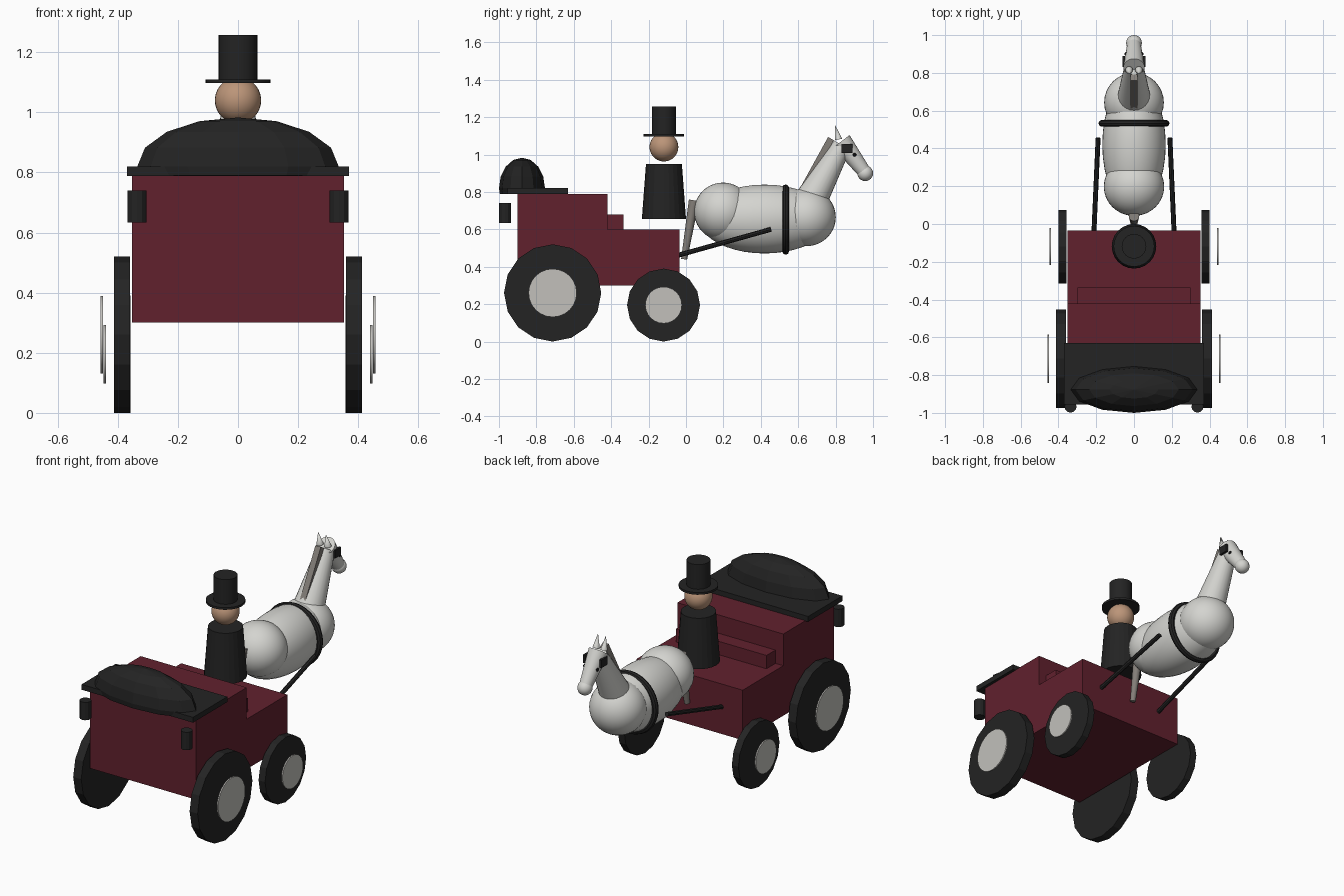
import bpy, bmesh, math
from mathutils import Vector, Matrix

if "Cube" in bpy.data.objects:
    bpy.data.objects.remove(bpy.data.objects["Cube"])


def material(name, rgb):
    m = bpy.data.materials.new(name)
    m.diffuse_color = (*rgb, 1)
    m.use_nodes = True
    m.node_tree.nodes["Principled BSDF"].inputs["Base Color"].default_value = m.diffuse_color
    return m


RED = material("dark red", (0.12, 0.015, 0.027))
BLACK = material("black", (0.017, 0.017, 0.017))
WHITE = material("horse white", (0.66, 0.66, 0.63))
HUB = material("hub grey", (0.54, 0.53, 0.5))
SKIN = material("skin", (0.5, 0.3, 0.19))
HAIR = material("hair taupe", (0.23, 0.21, 0.19))
EYE = material("eye black", (0.004, 0.004, 0.004))


def finish(name, bm, mat, smooth=False):
    bmesh.ops.recalc_face_normals(bm, faces=bm.faces)
    if smooth:
        for f in bm.faces:
            f.smooth = True
        for e in bm.edges:
            if e.is_manifold and e.calc_face_angle(0) > math.radians(40):
                e.smooth = False
    me = bpy.data.meshes.new(name)
    bm.to_mesh(me)
    bm.free()
    me.materials.append(mat)
    ob = bpy.data.objects.new(name, me)
    bpy.context.collection.objects.link(ob)
    return ob


def box(name, mat, lo, hi):
    lo, hi = Vector(lo), Vector(hi)
    bm = bmesh.new()
    bmesh.ops.create_cube(bm, size=1, matrix=Matrix.Translation((lo + hi) / 2)
                          @ Matrix.Diagonal((*(hi - lo), 1)))
    return finish(name, bm, mat)


def rod(name, mat, a, b, r1, r2=None, sides=24, smooth=True):
    # cylinder or cone from point a to point b
    a, b = Vector(a), Vector(b)
    d = b - a
    bm = bmesh.new()
    bmesh.ops.create_cone(bm, cap_ends=True, segments=sides, radius1=r1,
                          radius2=r1 if r2 is None else r2, depth=d.length,
                          matrix=Matrix.Translation((a + b) / 2)
                          @ d.to_track_quat('Z', 'Y').to_matrix().to_4x4())
    return finish(name, bm, mat, smooth)


def ball(name, mat, c, r, seg=32, rings=20):
    bm = bmesh.new()
    bmesh.ops.create_uvsphere(bm, u_segments=seg, v_segments=rings, radius=1,
                              matrix=Matrix.Translation(c) @ Matrix.Diagonal((*r, 1)))
    return finish(name, bm, mat, True)


# carriage body: stepped side profile extruded across
bm = bmesh.new()
profile = [(-0.90, 0.30), (-0.035, 0.30), (-0.035, 0.60), (-0.42, 0.60), (-0.42, 0.79), (-0.90, 0.79)]
face = bm.faces.new([bm.verts.new((-0.352, y, z)) for y, z in profile])
ext = bmesh.ops.extrude_face_region(bm, geom=[face])
bmesh.ops.translate(bm, vec=(0.704, 0, 0), verts=[v for v in ext["geom"] if isinstance(v, bmesh.types.BMVert)])
finish("carriage_body", bm, RED)
box("bench", RED, (-0.30, -0.42, 0.595), (0.30, -0.335, 0.68))
box("roof_slab", BLACK, (-0.37, -0.955, 0.788), (0.37, -0.63, 0.82))

# folded hood: low-poly dome cut flat at the base
bm = bmesh.new()
bmesh.ops.create_uvsphere(bm, u_segments=12, v_segments=8, radius=1,
                          matrix=Matrix.Translation((0, -0.877, 0.82)) @ Matrix.Diagonal((0.335, 0.123, 0.163, 1)))
cut = bmesh.ops.bisect_plane(bm, geom=bm.verts[:] + bm.edges[:] + bm.faces[:], plane_co=(0, 0, 0.79),
                             plane_no=(0, 0, -1), clear_outer=True)
bmesh.ops.holes_fill(bm, edges=[e for e in bm.edges if e.is_boundary])
finish("folded_hood", bm, BLACK)

# parts on both sides of the carriage
for s, side in ((-1, "left"), (1, "right")):
    rod("lantern_" + side, BLACK, (s * 0.336, -0.967, 0.633), (s * 0.336, -0.967, 0.74), 0.032, sides=12, smooth=False)
    for name, y, r, x0, x1, hr, hx in (("rear", -0.713, 0.26, 0.36, 0.413, 0.129, 0.449),
                                       ("front", -0.12, 0.195, 0.357, 0.40, 0.098, 0.44)):
        rod(f"{name}_wheel_{side}", BLACK, (s * x0, y, r), (s * x1, y, r), r, sides=16, smooth=False)
        rod(f"{name}_hub_{side}", HUB, (s * hx, y, r), (s * (hx + 0.008), y, r), hr, sides=24)
    rod("shaft_" + side, BLACK, (s * 0.212, -0.04, 0.462), (s * 0.19, 0.455, 0.60), 0.013, sides=8)

# driver
Y = -0.118
rod("driver_coat", BLACK, (0, Y, 0.655), (0, Y, 0.95), 0.118, 0.096, smooth=False)
ball("driver_head", SKIN, (0, Y, 1.04), (0.077, 0.077, 0.077))
rod("hat_brim", BLACK, (0, Y, 1.097), (0, Y, 1.11), 0.108)
rod("hat_crown", BLACK, (0, Y, 1.105), (0, Y, 1.258), 0.065)

# horse body
ball("horse_rump", WHITE, (0, 0.198, 0.695), (0.16, 0.155, 0.155))
ball("horse_barrel", WHITE, (0, 0.42, 0.655), (0.168, 0.35, 0.184))
ball("horse_chest", WHITE, (0, 0.643, 0.665), (0.158, 0.158, 0.155))
rod("horse_neck", WHITE, (0, 0.67, 0.76), (0, 0.835, 1.05), 0.088, 0.05)
rod("horse_head", WHITE, (0, 0.83, 1.07), (0, 0.955, 0.905), 0.056, 0.036)
ball("horse_muzzle", WHITE, (0, 0.958, 0.90), (0.042, 0.042, 0.042), 20, 12)
rod("horse_tail", HAIR, (0, 0.043, 0.755), (0, -0.01, 0.44), 0.028, 0.016, sides=12)

# mane: slanted strip along the back of the neck
a, b = Vector((0, 0.618, 0.80)), Vector((0, 0.775, 1.085))
bm = bmesh.new()
bmesh.ops.create_cube(bm, size=1, matrix=Matrix.Translation((a + b) / 2)
                      @ Matrix.Rotation(-math.atan2(b.y - a.y, b.z - a.z), 4, 'X')
                      @ Matrix.Diagonal((0.036, 0.035, (b - a).length, 1)))
finish("horse_mane", bm, HAIR)

for s, side in ((-1, "left"), (1, "right")):
    rod("ear_" + side, WHITE, (s * 0.026, 0.815, 1.08), (s * 0.026, 0.797, 1.158), 0.02, 0.0, sides=12)
    box("blinker_" + side, BLACK, (s * 0.055 - 0.007, 0.832, 1.008), (s * 0.055 + 0.007, 0.89, 1.056))
    ball("eye_" + side, EYE, (s * 0.04, 0.90, 0.998), (0.011, 0.011, 0.011), 12, 8)

# girth band: ring around the barrel
bm = bmesh.new()
n, k, R, r = 32, 8, 0.17, 0.018
grid = [[bm.verts.new(((R + r * math.cos(q)) * math.cos(p), 0.533 + r * math.sin(q),
                       0.652 + (R + r * math.cos(q)) * math.sin(p)))
         for q in (2 * math.pi * j / k for j in range(k))]
        for p in (2 * math.pi * i / n for i in range(n))]
for i in range(n):
    for j in range(k):
        i2, j2 = (i + 1) % n, (j + 1) % k
        bm.faces.new((grid[i][j], grid[i2][j], grid[i2][j2], grid[i][j2]))
finish("girth_band", bm, BLACK, True)
